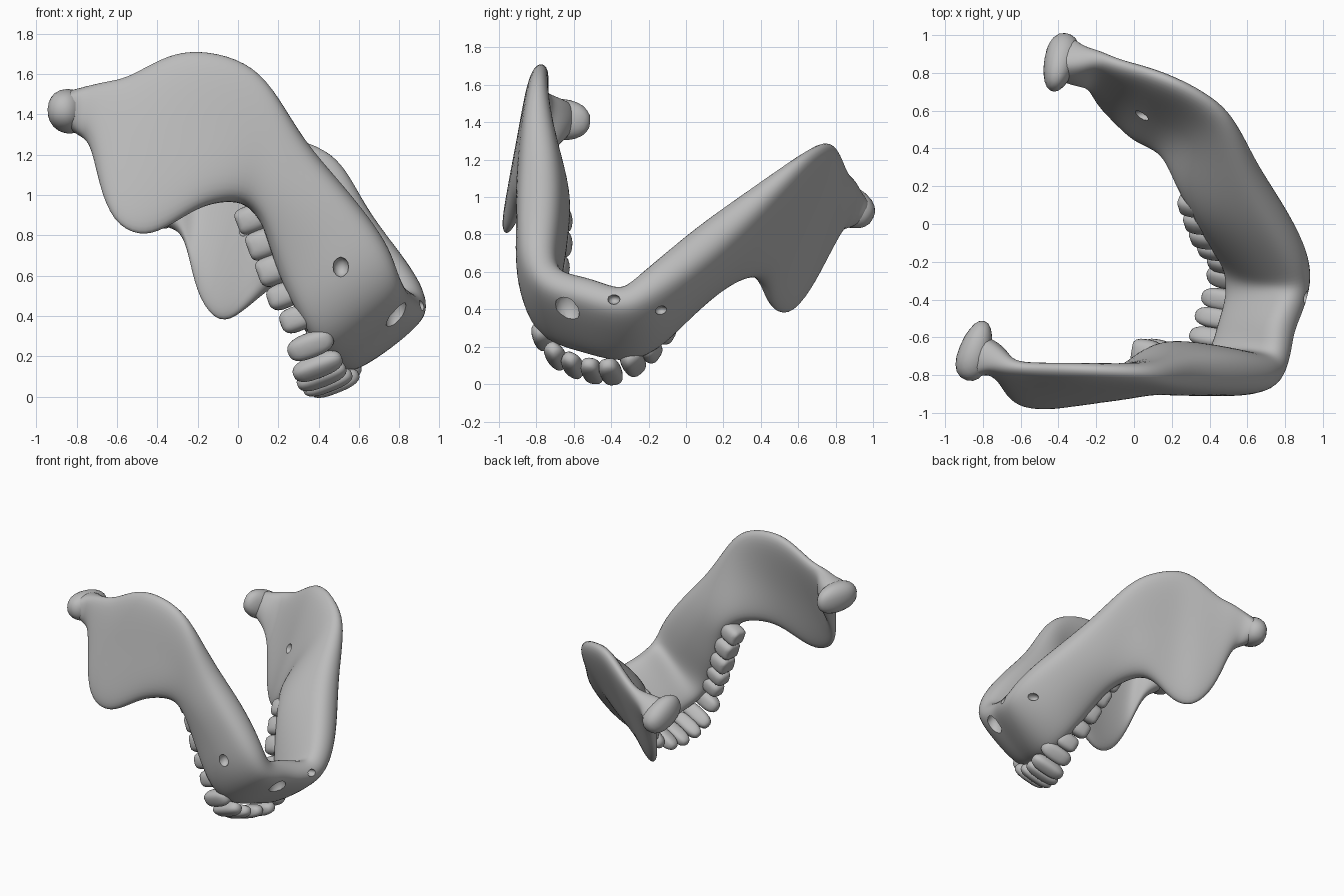
import bpy, bmesh, math
from mathutils import Vector

if "Cube" in bpy.data.objects:
    bpy.data.objects.remove(bpy.data.objects["Cube"])

bone_mat = bpy.data.materials.new("bone grey")
bone_mat.diffuse_color = (0.5, 0.5, 0.5, 1)
bone_mat.use_nodes = True
bone_mat.node_tree.nodes["Principled BSDF"].inputs["Base Color"].default_value = bone_mat.diffuse_color

# Symmetry plane of the tilted jaw, and the direction the crowns point
N = Vector((0.267, 0.925, -0.266)).normalized()
D = -0.42
UP = Vector((-0.92, 0.16, -0.36)).normalized()


def reflect(p):
    return p - 2 * (p.dot(N) - D) * N


def reflect_dir(v):
    return v - 2 * v.dot(N) * N


def finish(bm, name):
    bmesh.ops.recalc_face_normals(bm, faces=bm.faces[:])
    me = bpy.data.meshes.new(name)
    bm.to_mesh(me)
    bm.free()
    me.materials.append(bone_mat)
    me.shade_smooth()
    ob = bpy.data.objects.new(name, me)
    bpy.context.collection.objects.link(ob)
    return ob


def blob(name, center, axes, size, power=1.0, dip=0.0, taper=0.0, level=3):
    """Rounded block: a squared-off ellipsoid with a dished top and tapered first axis."""
    bm = bmesh.new()
    bmesh.ops.create_icosphere(bm, subdivisions=level, radius=1)
    for v in bm.verts:
        c = [math.copysign(abs(k) ** power, k) for k in v.co]
        if c[2] > 0:
            c[2] -= dip * max(0, 1 - c[0] ** 2 - c[1] ** 2)
            c[2] += dip * 0.5 * abs(c[0] * c[1])
        c[1] *= 1 - taper * c[0]
        v.co = center + sum((axes[i] * c[i] * size[i] for i in range(3)), Vector())
    return finish(bm, name)


# Jaw sections from condyle to chin:
# lower border point, tooth border point, half thickness at border / middle / teeth
SECTIONS = [
    ((-.87, -.70, 1.50), (-.85, -.70, 1.33), (.10, .11, .08)),
    ((-.81, -.70, 1.52), (-.78, -.70, 1.30), (.10, .11, .08)),
    ((-.73, -.72, 1.54), (-.70, -.74, 1.24), (.075, .08, .05)),
    ((-.65, -.75, 1.56), (-.69, -.87, 1.05), (.055, .05, .03)),
    ((-.55, -.755, 1.58), (-.62, -.955, 0.86), (.05, .04, .035)),
    ((-.42, -.76, 1.66), (-.49, -.97, 0.79), (.055, .045, .04)),
    ((-.28, -.765, 1.72), (-.37, -.95, 0.82), (.06, .05, .05)),
    ((-.10, -.775, 1.71), (-.20, -.905, 0.94), (.06, .06, .07)),
    ((0.08, -.785, 1.64), (-.06, -.845, 0.97), (.06, .08, .11)),
    ((0.20, -.795, 1.49), (0.04, -.775, 0.96), (.07, .11, .14)),
    ((0.33, -.79, 1.26), (0.12, -.745, 0.87), (.09, .14, .14)),
    ((0.50, -.79, 1.07), (0.16, -.745, 0.74), (.11, .14, .12)),
    ((0.65, -.795, 0.89), (0.22, -.755, 0.56), (.11, .13, .10)),
    ((0.755, -.80, 0.73), (0.30, -.78, 0.41), (.10, .12, .09)),
    ((0.79, -.76, 0.61), (0.37, -.75, 0.28), (.10, .10, .08)),
    ((0.81, -.66, 0.56), (0.43, -.655, 0.22), (.10, .09, .07)),
]
# The far half differs a little: offsets of border and tooth border points
FAR_SHIFT = [
    ((.02, .04, -.03), (.02, .04, -.03)),
    ((.02, .04, -.03), (.02, .04, -.03)),
    ((.01, .04, -.02), (.01, .04, -.01)),
    ((.01, .04, 0), (0, .02, .06)),
    ((.01, .04, 0), (-.03, 0, .07)),
    ((.02, .03, .02), (-.04, -.01, 0)),
    ((.02, .02, .02), (-.04, -.045, 0)),
    ((0, .04, -.02), (-.06, -.02, -.03)),
    ((0, .06, -.045), (-.08, .02, -.04)),
    ((0, .05, -.04), (-.07, 0, -.08)),
    ((.01, .04, -.03), (-.04, -.02, -.08)),
    ((0, .04, -.04), (-.02, -.03, -.06)),
    ((0, .02, -.04), (0, -.02, -.04)),
    ((-.01, 0, -.02), (0, -.01, -.02)),
    ((0, 0, -.01), (0, 0, 0)),
    ((0, 0, 0), (0, 0, 0)),
]
near = [(Vector(a), Vector(b), t) for a, b, t in SECTIONS]
chin = [(Vector((.82, -.545, .54)), Vector((.455, -.55, .19)), (.10, .09, .065))]
far = [(reflect(a) + Vector(da), reflect(b) + Vector(db), t)
       for (a, b, t), (da, db) in zip(near, FAR_SHIFT)]
stations = near + chin + far[::-1]

# Jaw bone: one continuous loft from condyle to condyle
bm = bmesh.new()
STEPS = ((.04, .82), (.25, 1), (.5, 1), (.75, 1), (.96, .8))
rings = []
for i, (a, b, t) in enumerate(stations):
    pa, pb, _ = stations[max(i - 1, 0)]
    qa, qb, _ = stations[min(i + 1, len(stations) - 1)]
    side = (b - a).cross(qa + qb - pa - pb).normalized()
    ext = (b - a).normalized() * 0.012
    pts = []
    for v, k in STEPS:
        w = t[0] + (t[1] - t[0]) * v * 2 if v < .5 else t[1] + (t[2] - t[1]) * (v - .5) * 2
        pts.append((a.lerp(b, v), side * w * k * 1.05))
    loop = [a - ext] + [p + s for p, s in pts] + [b + ext] + [p - s for p, s in reversed(pts)]
    rings.append([bm.verts.new(p) for p in loop])
n = len(rings[0])
for r, s in zip(rings, rings[1:]):
    for j in range(n):
        bm.faces.new((r[j], r[(j + 1) % n], s[(j + 1) % n], s[j]))
bm.faces.new(rings[0])
bm.faces.new(rings[-1])
jaw = finish(bm, "jaw_bone")
bpy.context.view_layer.objects.active = jaw
jaw.select_set(True)
sub = jaw.modifiers.new("smooth", 'SUBSURF')
sub.levels = sub.render_levels = 2
bpy.ops.object.modifier_apply(modifier=sub.name)

# Nerve openings and the worn hollow on the chin, cut into the surface
WORLD = [Vector((1, 0, 0)), Vector((0, 1, 0)), Vector((0, 0, 1))]
holes = [
    (Vector((.51, -.94, .64)), (.04, .05, .05)),
    (Vector((.88, -.10, .36)), (.05, .035, .025)),
    (Vector((.93, -.39, .46)), (.05, .034, .027)),
    (Vector((.82, -.65, .37)), (.06, .07, .10)),
    (Vector((.01, .54, .85)), (.065, .03, .04)),
]
spots = [(jaw.closest_point_on_mesh(p)[1], s) for p, s in holes]
for p, s in spots:
    cutter = blob("hole_cutter", p, WORLD, s, level=2)
    cutter.hide_render = True
    cut = jaw.modifiers.new("hole", 'BOOLEAN')
    cut.operation = 'DIFFERENCE'
    cut.solver = 'EXACT'
    cut.object = cutter
    bpy.ops.object.modifier_apply(modifier=cut.name)
    bpy.data.objects.remove(cutter)
bpy.ops.object.shade_smooth_by_angle(angle=math.radians(40))

# Condyles: slanted knobs at both ends, narrower towards the middle
c_axis = Vector((.10, .33, -.03)).normalized()
c_side = c_axis.cross(Vector((0, 0, 1))).normalized()
c_axes = [c_axis, c_side, c_axis.cross(c_side)]
c_mid = Vector((-.84, -.67, 1.415))
c_size = (.165, .085, .11)
blob("condyle_near", c_mid, c_axes, c_size, .9, taper=.2)
blob("condyle_far", reflect(c_mid) + Vector((.02, .04, -.03)),
     [reflect_dir(v) for v in c_axes], c_size, .9, taper=.2)

# Teeth: crown centre, half size along row / across row / height, dished top
TEETH = [
    ("rear_molar", (.065, -.68, .88), (.07, .07, .09), .25),
    ("middle_molar", (.12, -.685, .755), (.075, .075, .09), .25),
    ("front_molar", (.17, -.70, .625), (.075, .075, .09), .25),
    ("rear_premolar", (.225, -.725, .50), (.063, .065, .09), .12),
    ("front_premolar", (.29, -.75, .385), (.063, .06, .09), .1),
    ("canine", (.36, -.765, .255), (.062, .055, .12), 0),
    ("side_incisor", (.395, -.695, .15), (.058, .05, .13), 0),
    ("middle_incisor", (.415, -.605, .10), (.055, .048, .13), 0),
]
for i, (name, pos, size, dip) in enumerate(TEETH):
    prev = Vector(TEETH[max(i - 1, 0)][1])
    nxt = Vector(TEETH[min(i + 1, 7)][1])
    row = nxt - prev
    row = (row - row.dot(UP) * UP).normalized()
    axes = [row, UP.cross(row), UP]
    p = Vector(pos)
    shift = Vector((.02, 0, -.04)) if i < 5 else Vector()
    blob(name + "_near", p, axes, size, .75, dip)
    blob(name + "_far", reflect(p) + shift, [reflect_dir(v) for v in axes], size, .75, dip)
